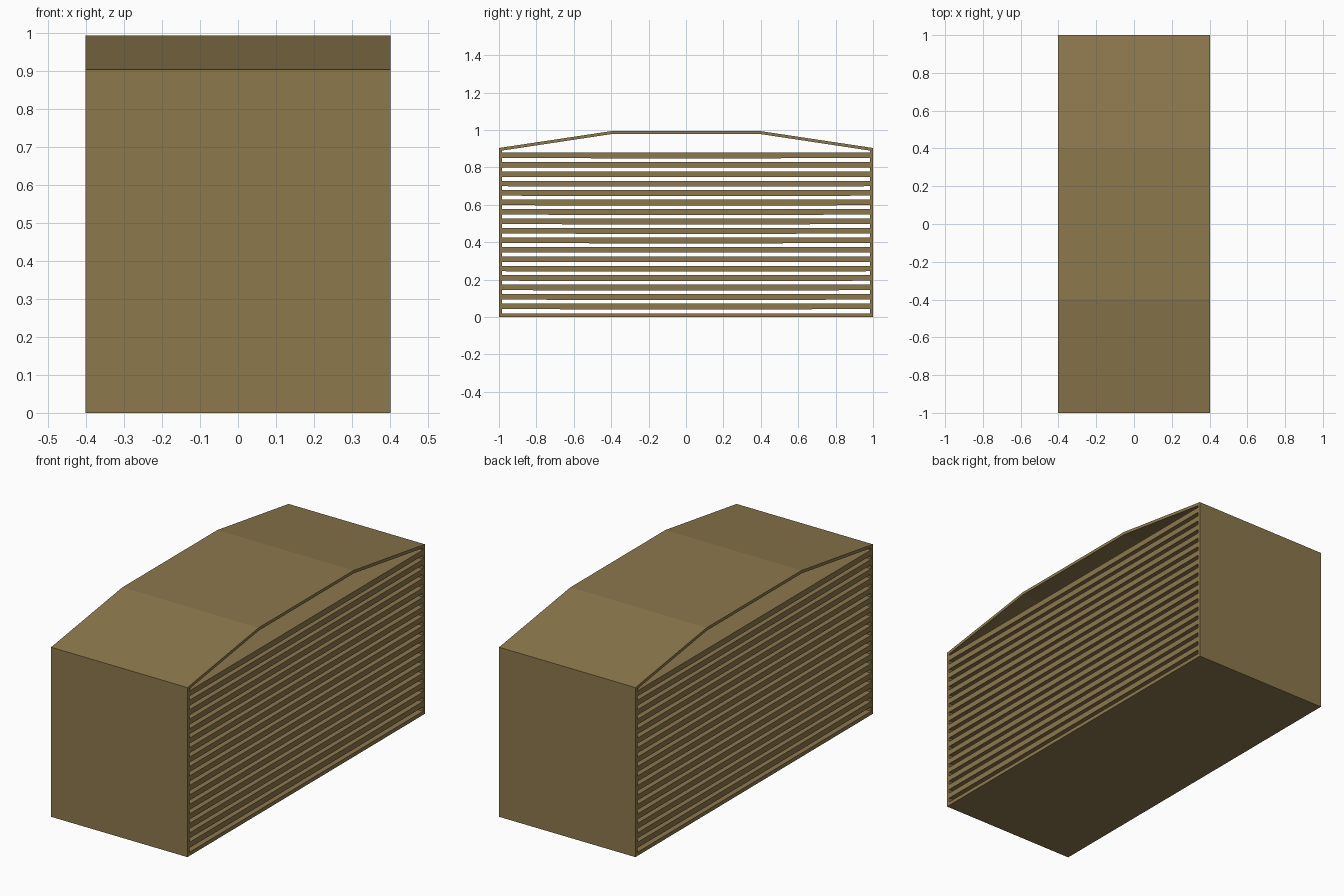
import bpy
import bmesh

if "Cube" in bpy.data.objects:
    bpy.data.objects.remove(bpy.data.objects["Cube"])

HALF_X = 0.402       # half width of every part
WALL = 0.016         # shell thickness
SHELVES = 17
PITCH = 0.0505
FIRST_TOP = 0.072

mat = bpy.data.materials.new("tan brown")
mat.use_nodes = True
colour = (0.262, 0.188, 0.073, 1)
mat.diffuse_color = colour
bsdf = mat.node_tree.nodes["Principled BSDF"]
bsdf.inputs["Base Color"].default_value = colour
bsdf.inputs["Roughness"].default_value = 0.8


def finish(name, bm):
    bmesh.ops.recalc_face_normals(bm, faces=bm.faces)
    mesh = bpy.data.meshes.new(name)
    bm.to_mesh(mesh)
    bm.free()
    mesh.materials.append(mat)
    obj = bpy.data.objects.new(name, mesh)
    bpy.context.collection.objects.link(obj)
    return obj


def mirrored(half):
    """Complete a (y, z) half profile by mirroring it across y = 0."""
    return half + [(-y, z) for y, z in reversed(half)]


# Outer shell: floor, end walls and faceted roof as one hollow tube
outer = mirrored([(1, 0), (1, 0.904), (0.4, 0.994)])
inner = mirrored([(1 - WALL, WALL + 0.004), (1 - WALL, 0.89), (0.4, 0.994 - WALL)])
bm = bmesh.new()
rings = [[bm.verts.new((x, y, z)) for y, z in profile]
         for x in (-HALF_X, HALF_X) for profile in (outer, inner)]
out_a, in_a, out_b, in_b = rings
for i in range(len(outer)):
    j = (i + 1) % len(outer)
    for p, q in ((out_a, out_b), (in_a, in_b), (out_a, in_a), (out_b, in_b)):
        bm.faces.new((p[i], p[j], q[j], q[i]))
finish("outer_shell", bm)

# Stacked shelves, each with a slightly bowed underside
end = 1 - WALL / 2
for n in range(SHELVES):
    top = FIRST_TOP + n * PITCH
    profile = mirrored([(end, top), (end, top - 0.029), (0.5, top - 0.031)])
    bm = bmesh.new()
    face = bm.faces.new([bm.verts.new((-HALF_X, y, z)) for y, z in profile])
    grown = bmesh.ops.extrude_face_region(bm, geom=[face])["geom"]
    bmesh.ops.translate(bm, vec=(2 * HALF_X, 0, 0),
                        verts=[g for g in grown if isinstance(g, bmesh.types.BMVert)])
    # Close the starting side if the extrusion consumed it
    holes = [e for e in bm.edges if e.is_boundary]
    if holes:
        bmesh.ops.holes_fill(bm, edges=holes, sides=0)
    finish(f"shelf_{n + 1}", bm)
